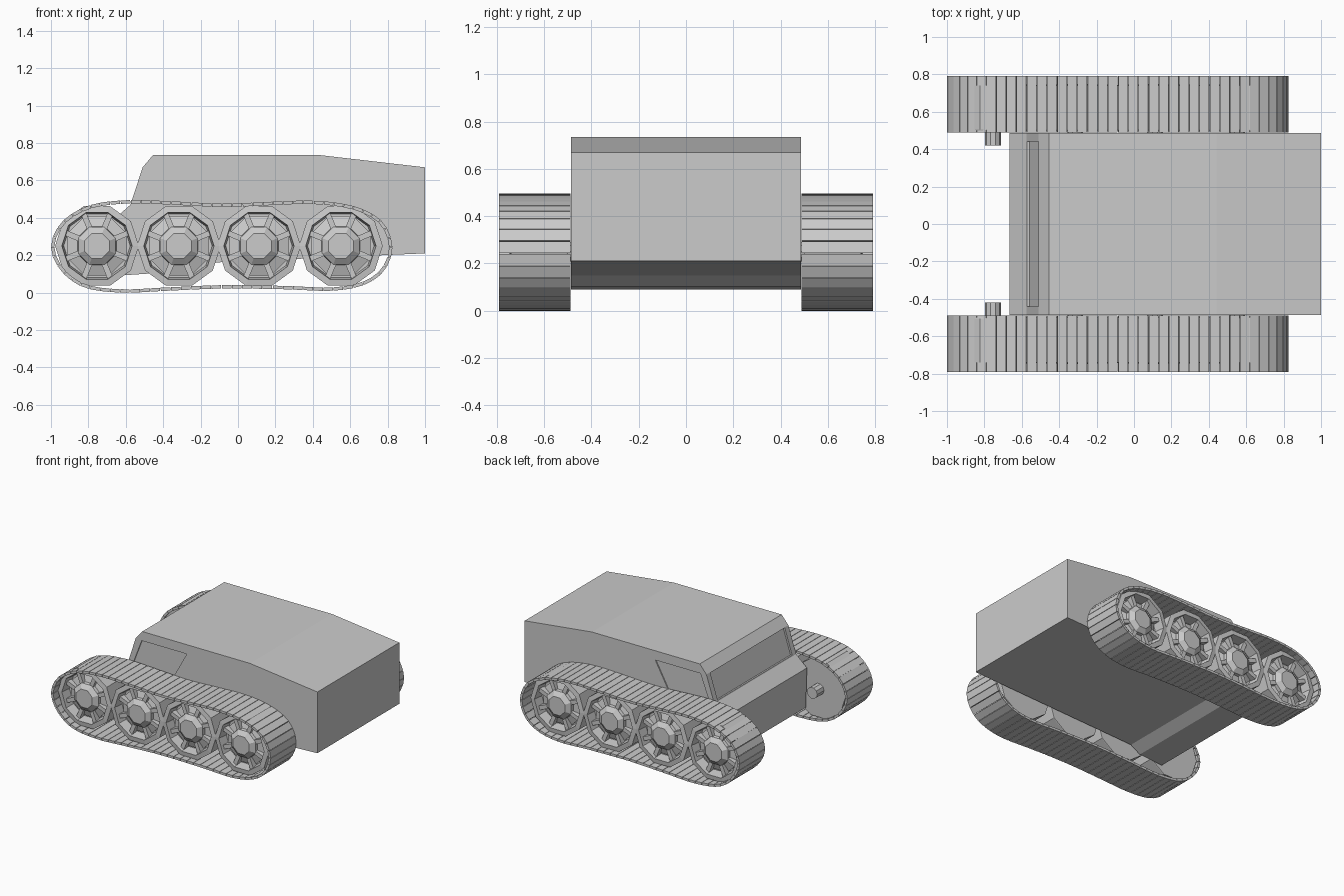
import bpy, bmesh, math
from mathutils import Vector

if "Cube" in bpy.data.objects:
    bpy.data.objects.remove(bpy.data.objects["Cube"])


def finish(name, bm):
    bmesh.ops.recalc_face_normals(bm, faces=bm.faces)
    me = bpy.data.meshes.new(name)
    bm.to_mesh(me)
    bm.free()
    ob = bpy.data.objects.new(name, me)
    bpy.context.collection.objects.link(ob)
    return ob


def add_prism(bm, pts, y0, y1):
    # solid made from an x/z outline swept along y
    a = [bm.verts.new((x, y0, z)) for x, z in pts]
    b = [bm.verts.new((x, y1, z)) for x, z in pts]
    n = len(pts)
    bm.faces.new(a)
    bm.faces.new(b[::-1])
    for i in range(n):
        j = (i + 1) % n
        bm.faces.new((a[i], b[i], b[j], a[j]))


def lathe(name, profile, n, cx, cz, side, turn=0.0):
    # faceted wheel part, profile = (radius, distance from centre line)
    bm = bmesh.new()
    rings = []
    for r, d in profile:
        rings.append([bm.verts.new((cx + r * math.cos(2 * math.pi * k / n + turn), side * d,
                                    cz + r * math.sin(2 * math.pi * k / n + turn)))
                      for k in range(n)])
    bm.faces.new(rings[0])
    bm.faces.new(rings[-1])
    for a, b in zip(rings, rings[1:]):
        for k in range(n):
            j = (k + 1) % n
            bm.faces.new((a[k], a[j], b[j], b[k]))
    return finish(name, bm)


# Hull
hull_outline = [(-0.455, 0.735), (0.44, 0.735), (1.0, 0.67), (1.0, 0.21), (-0.38, 0.15),
                (-0.46, 0.103), (-0.655, 0.09), (-0.665, 0.39), (-0.575, 0.47), (-0.51, 0.67)]
bm = bmesh.new()
add_prism(bm, hull_outline, -0.486, 0.486)
hull = finish("hull", bm)

# Shallow recesses for the side windows and the windscreen
window = [(-0.535, 0.47), (-0.46, 0.665), (-0.085, 0.665), (-0.19, 0.475)]
windscreen = [(-0.62, 0.482), (-0.559, 0.476), (-0.499, 0.661), (-0.54, 0.68)]
bm = bmesh.new()
add_prism(bm, window, -0.52, -0.478)
add_prism(bm, window, 0.478, 0.52)
add_prism(bm, windscreen, -0.442, 0.442)
cutter = finish("window_cutter", bm)
cutter.hide_render = True
cutter.hide_viewport = True
mod = hull.modifiers.new("windows", 'BOOLEAN')
mod.operation = 'DIFFERENCE'
mod.object = cutter
mod.solver = 'EXACT'

# Track path: smooth closed loop, resampled into equal links
path = [Vector(p) for p in [
    (-1.0, 0.245), (-0.94, 0.38), (-0.79, 0.468), (-0.58, 0.495), (-0.35, 0.488), (-0.08, 0.476),
    (0.18, 0.486), (0.36, 0.492), (0.52, 0.482), (0.67, 0.445), (0.78, 0.37), (0.826, 0.24),
    (0.78, 0.115), (0.67, 0.04), (0.5, 0.01), (0.25, 0.018), (-0.08, 0.022), (-0.38, 0.010),
    (-0.62, 0.0), (-0.82, 0.027), (-0.945, 0.115)]]
dense = []
for i in range(len(path)):
    p0, p1, p2, p3 = (path[(i + k) % len(path)] for k in (-1, 0, 1, 2))
    for s in range(30):
        t = s / 30
        dense.append(0.5 * (2 * p1 + (p2 - p0) * t + (2 * p0 - 5 * p1 + 4 * p2 - p3) * t ** 2
                            + (3 * p1 - p0 - 3 * p2 + p3) * t ** 3))
dense.append(dense[0])
LINKS = 76
total = sum((b - a).length for a, b in zip(dense, dense[1:]))
loop, run = [], 0.0
for a, b in zip(dense, dense[1:]):
    seg = (b - a).length
    while len(loop) < LINKS and len(loop) * total / LINKS <= run + seg:
        loop.append(a.lerp(b, (len(loop) * total / LINKS - run) / seg))
    run += seg

inward = []
for i in range(LINKS):
    t = (loop[(i + 1) % LINKS] - loop[i - 1]).normalized()
    inward.append(Vector((t.y, -t.x)))


def build_track(name, side):
    # separate flat plates with hairline gaps
    bm = bmesh.new()
    for i in range(LINKS):
        j = (i + 1) % LINKS
        a, b = loop[i].lerp(loop[j], 0.03), loop[i].lerp(loop[j], 0.97)
        add_prism(bm, [a, b, b + inward[j] * 0.018, a + inward[i] * 0.018],
                  side * 0.488, side * 0.792)
    finish(name, bm)


# Running gear on both sides
for side, label in ((-1, "right"), (1, "left")):
    build_track(label + "_track", side)
    for w, cx in enumerate((-0.754, -0.316, 0.112, 0.55)):
        cz = 0.25
        tag = f"{label}_{w + 1}"
        # ten-sided tyre with a deep dish
        lathe("tyre_" + tag, [(0.222, 0.50), (0.224, 0.505), (0.224, 0.74), (0.188, 0.745),
                              (0.178, 0.67)], 10, cx, cz, side)
        # eight-sided hub
        lathe("hub_" + tag, [(0.172, 0.65), (0.172, 0.68), (0.112, 0.70), (0.108, 0.722),
                             (0.072, 0.748)], 8, cx, cz, side, math.pi / 8)
        # axle stub
        lathe("axle_" + tag, [(0.043, 0.42), (0.043, 0.51)], 10, cx, cz, side)
        # eight ribs across the dish
        bm = bmesh.new()
        for k in range(8):
            ang = math.pi / 8 + k * math.pi / 4
            d = Vector((math.cos(ang), math.sin(ang)))
            n = Vector((-d.y, d.x)) * 0.015
            c = Vector((cx, cz))
            add_prism(bm, [c + d * 0.09 + n, c + d * 0.184 + n, c + d * 0.184 - n,
                           c + d * 0.09 - n], side * 0.66, side * 0.722)
        finish("ribs_" + tag, bm)
